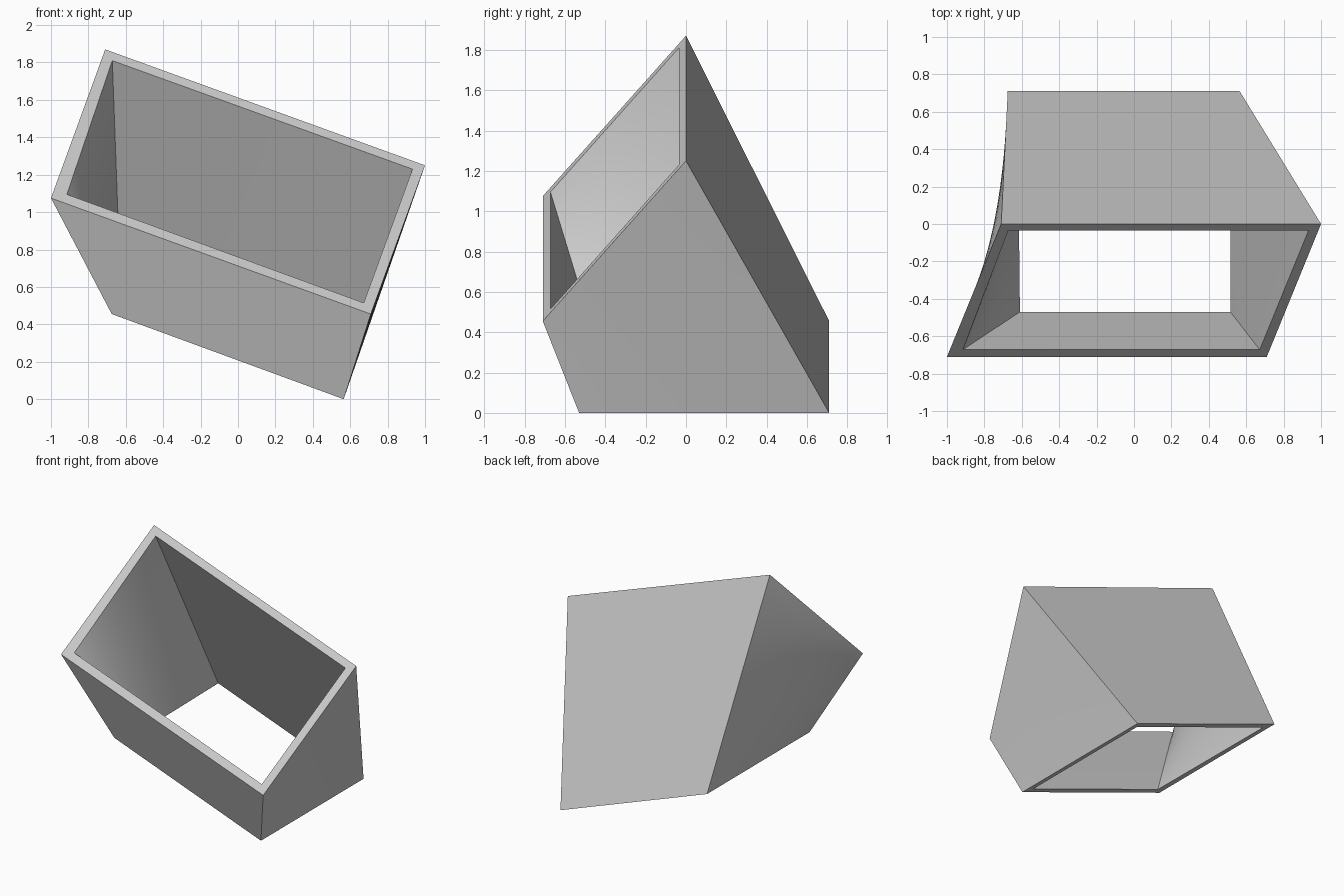
import bpy, bmesh, math
from mathutils import Vector

default = bpy.data.objects.get("Cube")
if default:
    bpy.data.objects.remove(default)

grey = bpy.data.materials.new("plain grey")
grey.use_nodes = True
colour = (0.6, 0.6, 0.6, 1)
grey.diffuse_color = colour
grey.node_tree.nodes["Principled BSDF"].inputs["Base Color"].default_value = colour

STEPS = 16


def patch(bm, a, b, c, d):
    """Ruled grid spanning four corners given in loop order."""
    def point(i, j):
        u, v = i / STEPS, j / STEPS
        return a.lerp(b, u).lerp(d.lerp(c, u), v)
    grid = [[bm.verts.new(point(i, j)) for j in range(STEPS + 1)]
            for i in range(STEPS + 1)]
    for i in range(STEPS):
        for j in range(STEPS):
            bm.faces.new((grid[i][j], grid[i + 1][j],
                          grid[i + 1][j + 1], grid[i][j + 1]))


def base_point(x, y):
    """Point on the sloping plane of the lower opening."""
    return Vector((x, y, 0.455 * (0.565 - x) / 1.24))


# Corner loops: back left, back right, front right, front left
outer_top = [Vector(p) for p in ((-0.71, 0, 1.87), (1, 0, 1.25),
                                 (0.71, -0.71, 0.455), (-1, -0.71, 1.075))]
inner_top = [Vector(p) for p in ((-0.672, -0.035, 1.81), (0.933, -0.035, 1.23),
                                 (0.672, -0.672, 0.515), (-0.915, -0.672, 1.095))]
outer_base = [base_point(*p) for p in ((-0.675, 0.71), (0.565, 0.71),
                                       (0.565, -0.53), (-0.675, -0.53))]
inner_base = [base_point(*p) for p in ((-0.622, 0.65), (0.518, 0.65),
                                       (0.515, -0.47), (-0.61, -0.47))]

# Open twisted sleeve: outer walls, inner walls and the two rims
bm = bmesh.new()
for low, high in ((outer_base, outer_top), (inner_top, inner_base),
                  (outer_top, inner_top), (inner_base, outer_base)):
    for k in range(4):
        n = (k + 1) % 4
        patch(bm, low[k], low[n], high[n], high[k])
bmesh.ops.remove_doubles(bm, verts=bm.verts, dist=0.0005)
bmesh.ops.recalc_face_normals(bm, faces=bm.faces)
mesh = bpy.data.meshes.new("twisted_sleeve")
bm.to_mesh(mesh)
bm.free()
mesh.materials.append(grey)
sleeve = bpy.data.objects.new("twisted_sleeve", mesh)
bpy.context.collection.objects.link(sleeve)

# Smooth the curved walls, keep the corners sharp
bpy.ops.object.select_all(action='DESELECT')
sleeve.select_set(True)
bpy.context.view_layer.objects.active = sleeve
bpy.ops.object.shade_smooth_by_angle(angle=math.radians(25))
